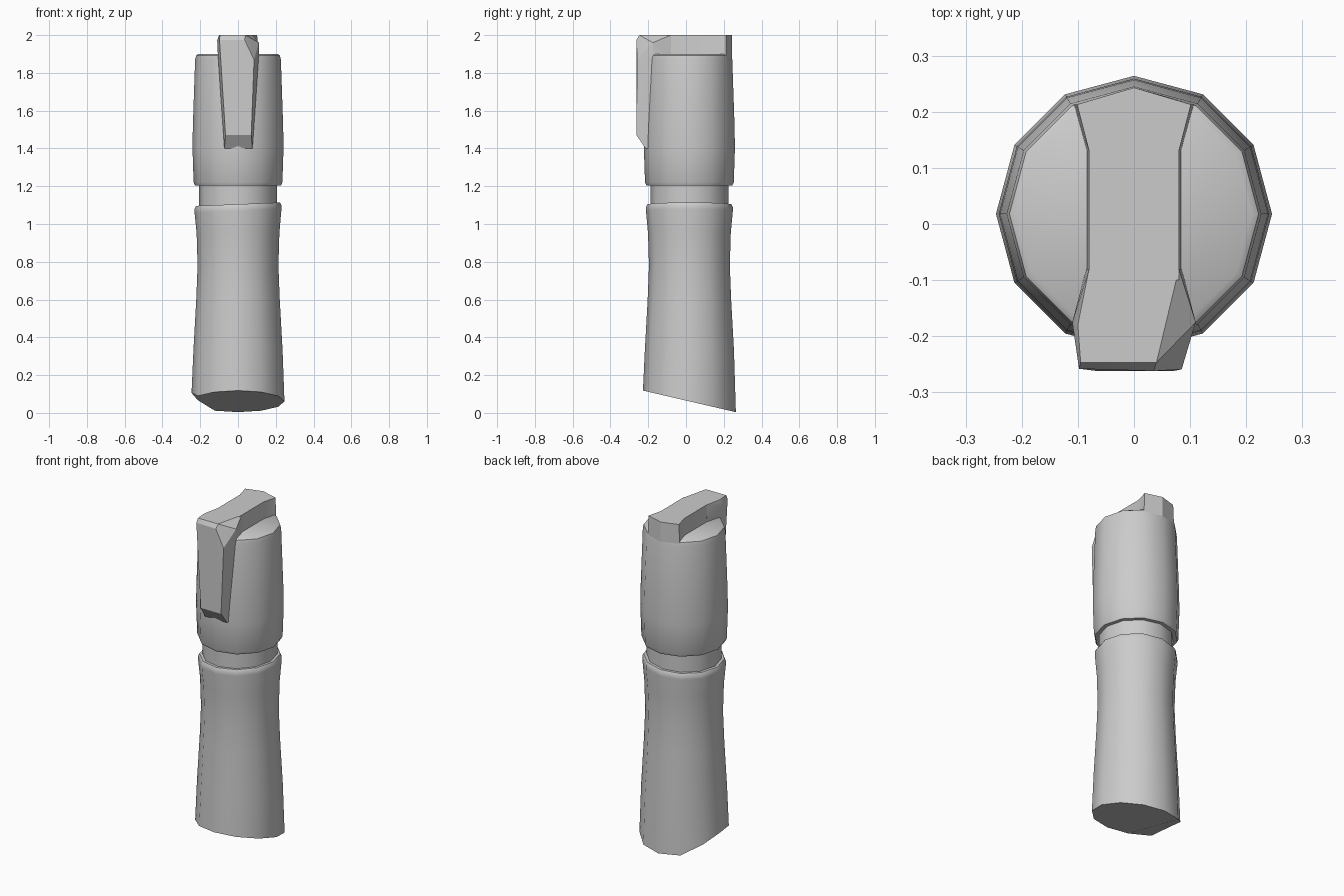
import bpy, bmesh, math

if "Cube" in bpy.data.objects:
    bpy.data.objects.remove(bpy.data.objects["Cube"])

SIDES = 12
CY = 0.018  # body axis sits slightly behind the origin


def finish(name, bm, angle=35):
    bmesh.ops.recalc_face_normals(bm, faces=bm.faces[:])
    me = bpy.data.meshes.new(name)
    bm.to_mesh(me)
    bm.free()
    ob = bpy.data.objects.new(name, me)
    bpy.context.collection.objects.link(ob)
    bpy.ops.object.select_all(action='DESELECT')
    ob.select_set(True)
    bpy.context.view_layer.objects.active = ob
    bpy.ops.object.shade_smooth_by_angle(angle=math.radians(angle))
    return ob


def lathe(name, profile, adjust=None):
    """Twelve-sided turned part from (radius, z); adjust(ring, side, x, y, z) returns z."""
    bm = bmesh.new()
    rings = []
    for k, (r, z) in enumerate(profile):
        ring = []
        for i in range(SIDES):
            a = 2 * math.pi * i / SIDES
            x, y = r * math.cos(a), CY + r * math.sin(a)
            ring.append(bm.verts.new((x, y, adjust(k, i, x, y, z) if adjust else z)))
        rings.append(ring)
    for a, b in zip(rings, rings[1:]):
        for i in range(SIDES):
            j = (i + 1) % SIDES
            bm.faces.new((a[i], a[j], b[j], b[i]))
    bm.faces.new(rings[0][::-1])
    bm.faces.new(rings[-1])
    return finish(name, bm)


# Waisted barrel with an angled cut at the bottom and a slightly tilted lip
barrel_profile = [(0.246, 0), (0.236, 0.33), (0.221, 0.6), (0.214, 0.78),
                  (0.219, 0.95), (0.230, 1.07), (0.230, 1.09), (0.222, 1.105), (0.19, 1.105)]


def barrel_z(k, i, x, y, z):
    if k == 0:
        cut = 0.004 + (0.264 - y) * 0.232
        return cut + {5: 0.035, 6: 0.045}.get(i, 0)  # chipped left corner
    return z + 0.04 * x if k >= 5 else z


lathe("barrel", barrel_profile, barrel_z)

# Recessed neck between barrel and cap
lathe("neck", [(0.206, 1.07), (0.206, 1.24)])

# Cap
lathe("cap", [(0.19, 1.205), (0.228, 1.205), (0.235, 1.22), (0.241, 1.4),
              (0.239, 1.52), (0.227, 1.87), (0.222, 1.892), (0.210, 1.9)])

# Raised ridge across the top of the cap, flush with the back
half = [(0.085, -0.10), (0.085, 0.13), (0.108, 0.213)]
outline = half + [(0, 0.243)] + [(-x, y) for x, y in reversed(half)]
bm = bmesh.new()
low = [bm.verts.new((x, y, 1.86)) for x, y in outline]
high = [bm.verts.new((x * 0.94, y, 2.0)) for x, y in outline]
for i in range(len(outline)):
    j = (i + 1) % len(outline)
    bm.faces.new((low[i], low[j], high[j], high[i]))
bm.faces.new(low[::-1])
bm.faces.new(high)
finish("cap_ridge", bm, 25)

# Tapered clip hanging down the front, with its upper right corner sliced off
clip_points = [
    (-0.080, -0.08, 2.0), (0.080, -0.08, 2.0), (-0.100, -0.18, 2.0),
    (-0.095, -0.247, 2.0), (0.040, -0.247, 2.0),
    (-0.098, -0.258, 1.975), (0.035, -0.262, 1.975),
    (0.110, -0.175, 1.96), (0.110, -0.175, 1.88), (0.085, -0.259, 1.87),
    (-0.110, -0.175, 1.97), (-0.106, -0.175, 1.88),
    (-0.085, -0.08, 1.88), (0.085, -0.08, 1.88),
    (-0.066, -0.262, 1.47), (0.070, -0.262, 1.47),
    (-0.072, -0.214, 1.40), (0.076, -0.214, 1.40),
    (-0.072, -0.18, 1.40), (0.078, -0.18, 1.40),
]
bm = bmesh.new()
for p in clip_points:
    bm.verts.new(p)
hull = bmesh.ops.convex_hull(bm, input=bm.verts[:])
loose = [v for v in bm.verts if not v.link_faces]
bmesh.ops.delete(bm, geom=loose, context='VERTS')
bmesh.ops.dissolve_limit(bm, angle_limit=math.radians(2), verts=bm.verts[:], edges=bm.edges[:])
finish("clip", bm, 22)
